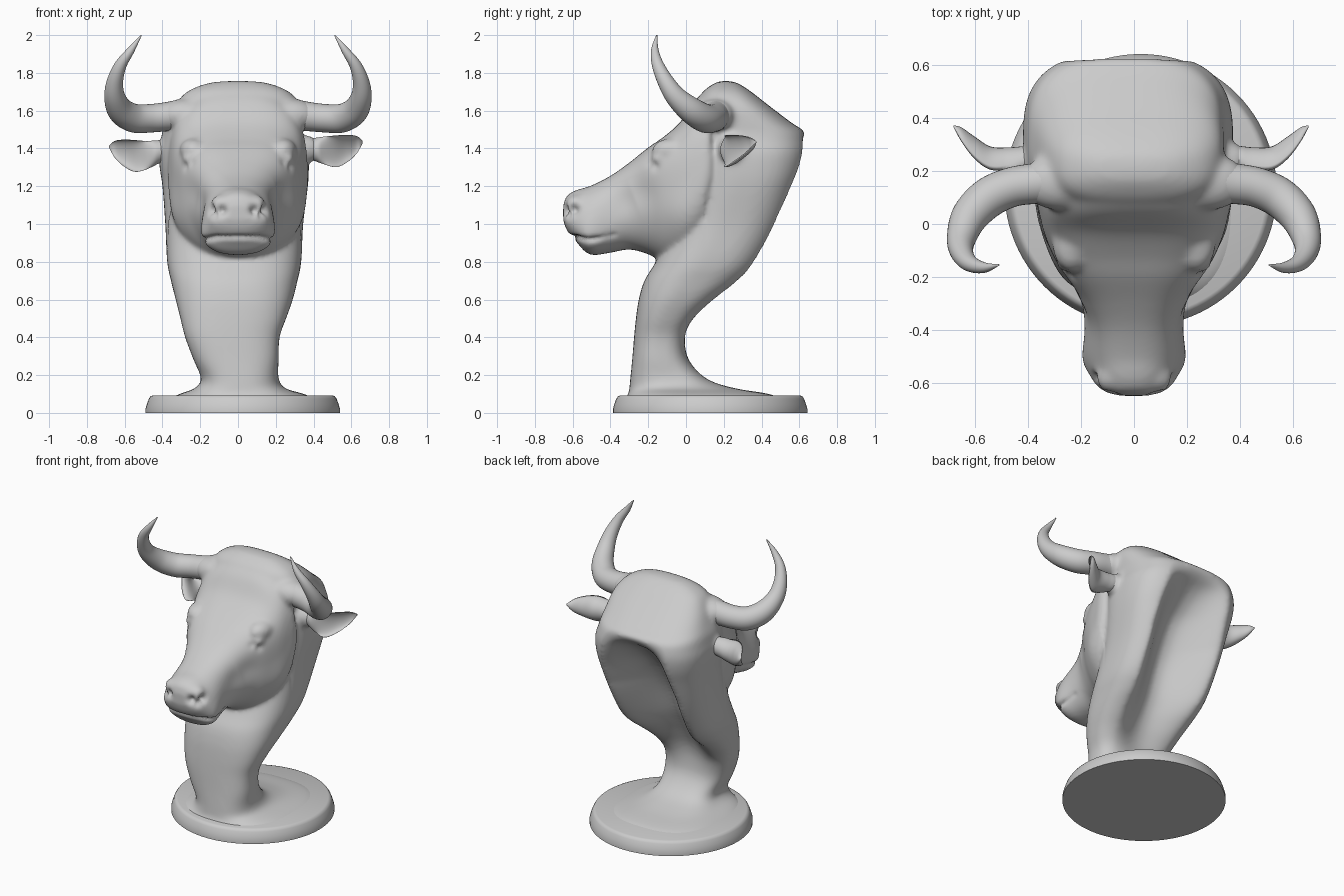
import bpy, bmesh, math
from mathutils import Vector, Matrix

if "Cube" in bpy.data.objects:
    bpy.data.objects.remove(bpy.data.objects["Cube"])


def spline(rows, steps):
    """Catmull-Rom interpolation through rows of numbers."""
    out = []
    for i in range(len(rows) - 1):
        quad = [rows[max(i - 1, 0)], rows[i], rows[i + 1], rows[min(i + 2, len(rows) - 1)]]
        for s in range(steps):
            t = s / steps
            out.append([0.5 * (2 * b + (c - a) * t + (2 * a - 5 * b + 4 * c - d) * t * t
                        + (3 * b - a - 3 * c + d) * t ** 3) for a, b, c, d in zip(*quad)])
    return out + [list(rows[-1])]


def loft(bm, rings):
    loops = [[bm.verts.new(p) for p in ring] for ring in rings]
    n = len(loops[0])
    for a, b in zip(loops, loops[1:]):
        for i in range(n):
            bm.faces.new((a[i], a[(i + 1) % n], b[(i + 1) % n], b[i]))
    bm.faces.new(loops[0][::-1])
    bm.faces.new(loops[-1])


def rounded(n, top, bottom):
    """Unit superellipse with its own squareness above and below."""
    pts = []
    for i in range(n):
        a = 2 * math.pi * i / n
        c, s = math.cos(a), math.sin(a)
        e = 2 / (top if s > 0 else bottom)
        pts.append((math.copysign(abs(c) ** e, c), math.copysign(abs(s) ** e, s)))
    return pts


def finish(bm, name):
    bmesh.ops.recalc_face_normals(bm, faces=bm.faces)
    me = bpy.data.meshes.new(name)
    bm.to_mesh(me)
    bm.free()
    ob = bpy.data.objects.new(name, me)
    bpy.context.collection.objects.link(ob)
    me.polygons.foreach_set("use_smooth", [True] * len(me.polygons))
    return ob


def blob(bm, loc, size):
    bmesh.ops.create_uvsphere(bm, u_segments=24, v_segments=16, radius=1,
                              matrix=Matrix.Translation(loc) @ Matrix.Diagonal((*size, 1)))


# Round base
bm = bmesh.new()
disc = [(.515, 0), (.515, .02), (.508, .045), (.497, .075), (.488, .088), (.475, .093)]
loft(bm, [[(.025 + r * math.cos(math.tau * i / 96), .128 + r * math.sin(math.tau * i / 96), z)
           for i in range(96)] for r, z in disc])
base = finish(bm, "base")
bpy.context.view_layer.objects.active = base
base.select_set(True)
bpy.ops.object.shade_smooth_by_angle(angle=math.radians(40))

# Neck: height, centre x, front y, back y, half width, depth of the hollow back
neck = [(.06, .02, -.33, .54, .42, 0), (.10, .02, -.305, .44, .33, 0), (.13, .01, -.30, .26, .24, 0),
        (.18, .01, -.295, .11, .205, 0), (.28, -.01, -.285, .015, .225, 0), (.4, -.03, -.275, .01, .25, .02),
        (.5, -.025, -.265, .07, .28, .07), (.6, -.02, -.25, .19, .31, .15), (.7, -.02, -.22, .33, .335, .24),
        (.8, -.02, -.16, .42, .355, .28), (1, -.02, -.06, .53, .365, .31), (1.2, -.015, 0, .605, .385, .27),
        (1.30, -.02, 0, .638, .395, .21), (1.38, -.025, 0, .65, .395, .13), (1.44, -.03, 0, .645, .38, .04),
        (1.49, -.03, 0, .625, .37, 0), (1.535, -.02, .02, .56, .36, 0), (1.63, 0, .05, .435, .33, 0),
        (1.70, 0, .09, .345, .27, 0), (1.745, 0, .15, .275, .16, 0), (1.757, 0, .19, .23, .05, 0)]
bm = bmesh.new()
rings = []
for z, cx, yf, yb, hw, deep in spline(neck, 4):
    span = .76 - .16 * min(1, max(0, (z - 1.05) / .35))
    ring = []
    for u, v in rounded(96, 2.8, 2.6):
        y = (yf + yb) / 2 + v * (yb - yf) / 2
        if v > 0:
            y -= deep * v * math.cos(math.pi / 2 * min(1, abs(u) / span)) ** 1.2
        ring.append((cx + u * hw, y, z))
    rings.append(ring)
loft(bm, rings)

# Head: y, top z, bottom z, half width, taper (positive is wider at the top), squareness of the top
head = [(-.65, 1.10, 1.02, .08, -.1, 2.4), (-.63, 1.15, .965, .125, -.15, 2.4), (-.58, 1.18, .905, .158, -.2, 2.5),
        (-.51, 1.20, .838, .19, -.2, 2.6), (-.40, 1.255, .848, .187, -.06, 2.6), (-.30, 1.325, .865, .205, .05, 2.8),
        (-.20, 1.405, .84, .255, .1, 3.2), (-.12, 1.46, .80, .30, .08, 3.4), (-.03, 1.54, .79, .34, .03, 3.3),
        (.04, 1.645, .83, .36, -.02, 3), (.10, 1.705, .92, .37, -.06, 2.7), (.13, 1.725, 1.02, .36, -.1, 2.6)]
loft(bm, [[(u * hw * (1 + tp * v), y, (top + bot) / 2 + v * (top - bot) / 2) for u, v in rounded(64, sq, 2.4)]
          for y, top, bot, hw, tp, sq in spline(head, 4)])

# Eyes, brows, nostril wings, horn collars and ear roots
for s in (-1, 1):
    blob(bm, (s * .255, -.135, 1.345), (.042, .05, .035))
    blob(bm, (s * .235, -.07, 1.39), (.075, .11, .065))
    blob(bm, (s * .09, -.58, 1.09), (.06, .06, .065))
    blob(bm, (s * .27, .16, 1.575), (.16, .11, .09))
    blob(bm, (s * .35, .24, 1.395), (.09, .07, .075))
bust = finish(bm, "head_and_neck")

# Fuse into one skin
bpy.context.view_layer.objects.active = bust
remesh = bust.modifiers.new("fuse", 'REMESH')
remesh.mode, remesh.voxel_size, remesh.use_smooth_shade = 'VOXEL', .0125, True
soften = bust.modifiers.new("soften", 'SMOOTH')
soften.factor, soften.iterations = .5, 14
for m in ("fuse", "soften"):
    bpy.ops.object.modifier_apply(modifier=m)

# Carve nostrils, mouth line and face hollows: points, radius, depth
mouth = spline([(.0, -.60, .93), (.10, -.585, .93), (.165, -.54, .92), (.19, -.46, .92), (.185, -.38, .935)], 5)
dents = [([(.11, -.61, 1.055), (.085, -.63, 1.07), (.13, -.59, 1.075)], .026, .05),
         (mouth, .016, .02),
         ([(.275, -.16, 1.305), (.25, -.2, 1.33)], .025, .008),
         ([(.21, -.33, 1.13), (.24, -.24, 1.17)], .08, .012),
         ([(.34, -.02, 1.05)], .12, -.012)]
dents = [([Vector(p) for p in pts], r, d) for pts, r, d in dents]
moved = []
for v in bust.data.vertices:
    if v.co.y > .1 or v.co.z < .75:
        continue
    q = Vector((abs(v.co.x), v.co.y, v.co.z))
    amount = sum(d * math.exp(-min((q - p).length_squared for p in pts) / (r * r)) for pts, r, d in dents)
    if abs(amount) > 1e-5:
        moved.append((v.index, v.co - v.normal * amount))
for i, co in moved:
    bust.data.vertices[i].co = co

# Horns: x, y, z, radius
horn = [(.26, .17, 1.58, .09), (.36, .155, 1.57, .078), (.46, .14, 1.56, .075), (.55, .10, 1.56, .076),
        (.62, .03, 1.60, .07), (.652, -.05, 1.67, .056), (.652, -.105, 1.75, .044), (.622, -.148, 1.84, .032),
        (.567, -.165, 1.92, .02), (.512, -.155, 2.0, .003)]
# Ears: x, y, z, half height, half thickness, front fill (-1 full, positive cupped)
ear = [(.33, .25, 1.40, .05, .05, -1), (.40, .24, 1.395, .06, .055, -1), (.45, .21, 1.39, .072, .08, -.2),
       (.52, .205, 1.385, .084, .088, .45), (.58, .245, 1.40, .072, .085, .6), (.63, .31, 1.42, .045, .055, .5),
       (.66, .365, 1.435, .006, .008, 0)]
for side, s in (("left", 1), ("right", -1)):
    pts = [Vector((s * x, y, z)) for x, y, z, r in spline(horn, 6)]
    radii = [p[3] for p in spline(horn, 6)]
    bm = bmesh.new()
    rings, across = [], Vector((0, 1, 0))
    for i, p in enumerate(pts):
        t = (pts[min(i + 1, len(pts) - 1)] - pts[max(i - 1, 0)]).normalized()
        across = (across - t * across.dot(t)).normalized()
        up = t.cross(across)
        rings.append([p + radii[i] * (across * math.cos(math.tau * k / 32) + up * math.sin(math.tau * k / 32))
                      for k in range(32)])
    loft(bm, rings)
    finish(bm, side + "_horn")

    bm = bmesh.new()
    rings = []
    dx, dz = (0, 0) if s > 0 else (-.022, -.025)
    for x, y, z, h, d, k in spline(ear, 6):
        ring = []
        f = min(1, max(0, (x - .36) / .1))
        for i in range(32):
            c, sn = math.cos(math.tau * i / 32), math.sin(math.tau * i / 32)
            ring.append((s * x + dx * f, y + d * (c if c > 0 else -k * c), z + h * sn + dz * f))
        rings.append(ring)
    loft(bm, rings)
    finish(bm, side + "_ear")
